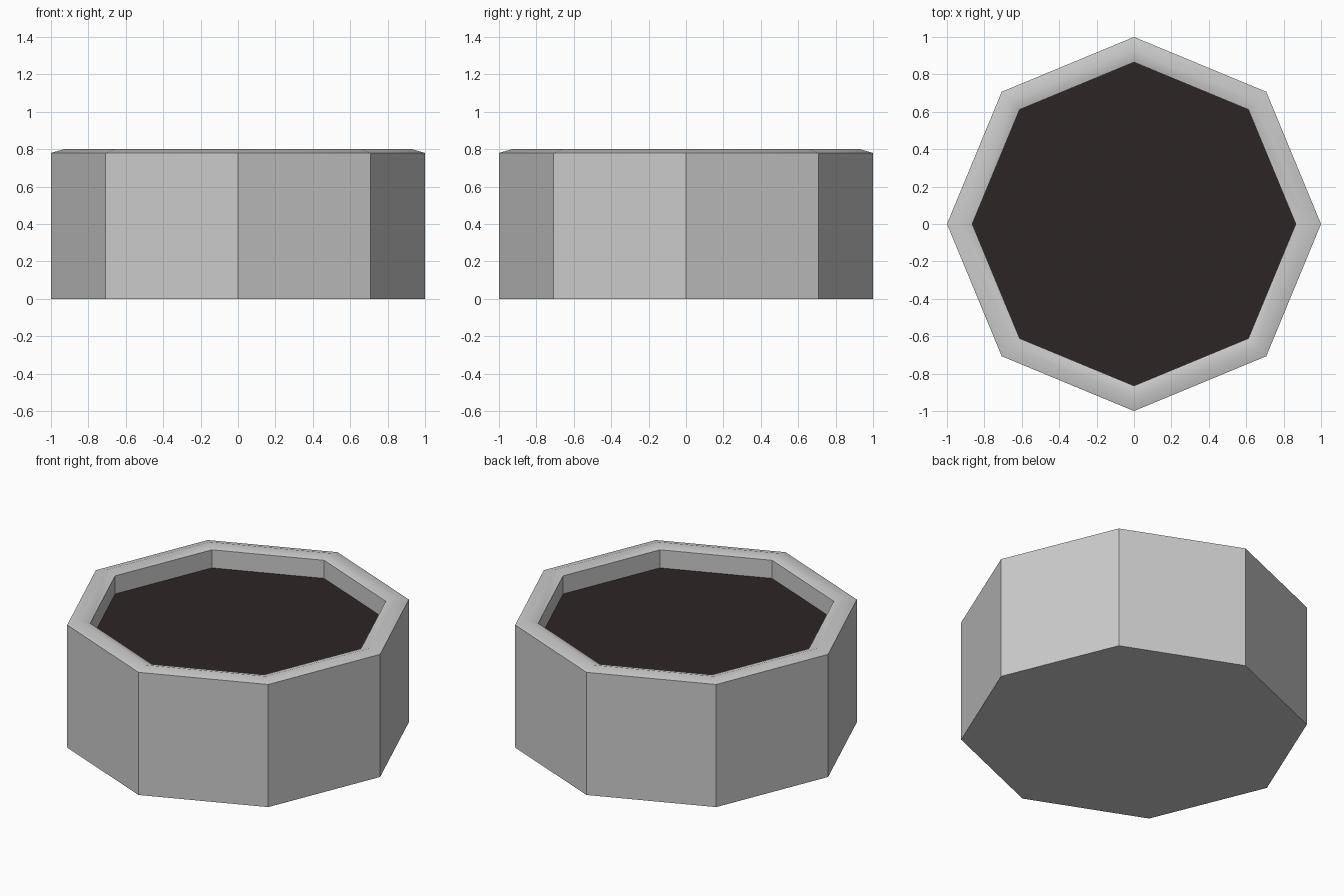
import bpy
import bmesh
import math

SIDES = 8
SOIL_RADIUS, SOIL_HEIGHT = 0.865, 0.665

old = bpy.data.objects.get("Cube")
if old:
    bpy.data.objects.remove(old)


def material(name, rgb):
    mat = bpy.data.materials.new(name)
    mat.use_nodes = True
    color = (*rgb, 1)
    mat.diffuse_color = color
    bsdf = mat.node_tree.nodes["Principled BSDF"]
    bsdf.inputs["Base Color"].default_value = color
    bsdf.inputs["Roughness"].default_value = 0.9
    return mat


def ring(bm, radius, z):
    # octagon with corners on the axes
    step = math.tau / SIDES
    return [bm.verts.new((radius * math.cos(i * step), radius * math.sin(i * step), z))
            for i in range(SIDES)]


def turned(name, profile, mat, cap_start=False, cap_end=False):
    bm = bmesh.new()
    rings = [ring(bm, r, z) for r, z in profile]
    for low, high in zip(rings, rings[1:]):
        for i in range(SIDES):
            j = (i + 1) % SIDES
            bm.faces.new((low[i], low[j], high[j], high[i]))
    if cap_start:
        bm.faces.new(rings[0][::-1])
    if cap_end:
        bm.faces.new(rings[-1])
    mesh = bpy.data.meshes.new(name)
    bm.to_mesh(mesh)
    bm.free()
    mesh.materials.append(mat)
    obj = bpy.data.objects.new(name, mesh)
    bpy.context.collection.objects.link(obj)
    return obj


stone = material("pale grey stone", (0.6, 0.6, 0.6))
earth = material("dark brown soil", (0.027, 0.018, 0.018))

# Planter: outer wall, softly ridged rim and inner wall
planter = turned("planter_wall",
                 [(1, 0), (1, 0.78), (0.93, 0.8), (SOIL_RADIUS, 0.78),
                  (SOIL_RADIUS, SOIL_HEIGHT)],
                 stone, cap_start=True)

# Soil surface filling the planter
turned("soil", [(SOIL_RADIUS, SOIL_HEIGHT)], earth, cap_end=True)

# Smooth the rim, keep wall corners sharp
bpy.ops.object.select_all(action="DESELECT")
planter.select_set(True)
bpy.context.view_layer.objects.active = planter
bpy.ops.object.shade_smooth_by_angle(angle=math.radians(41))
